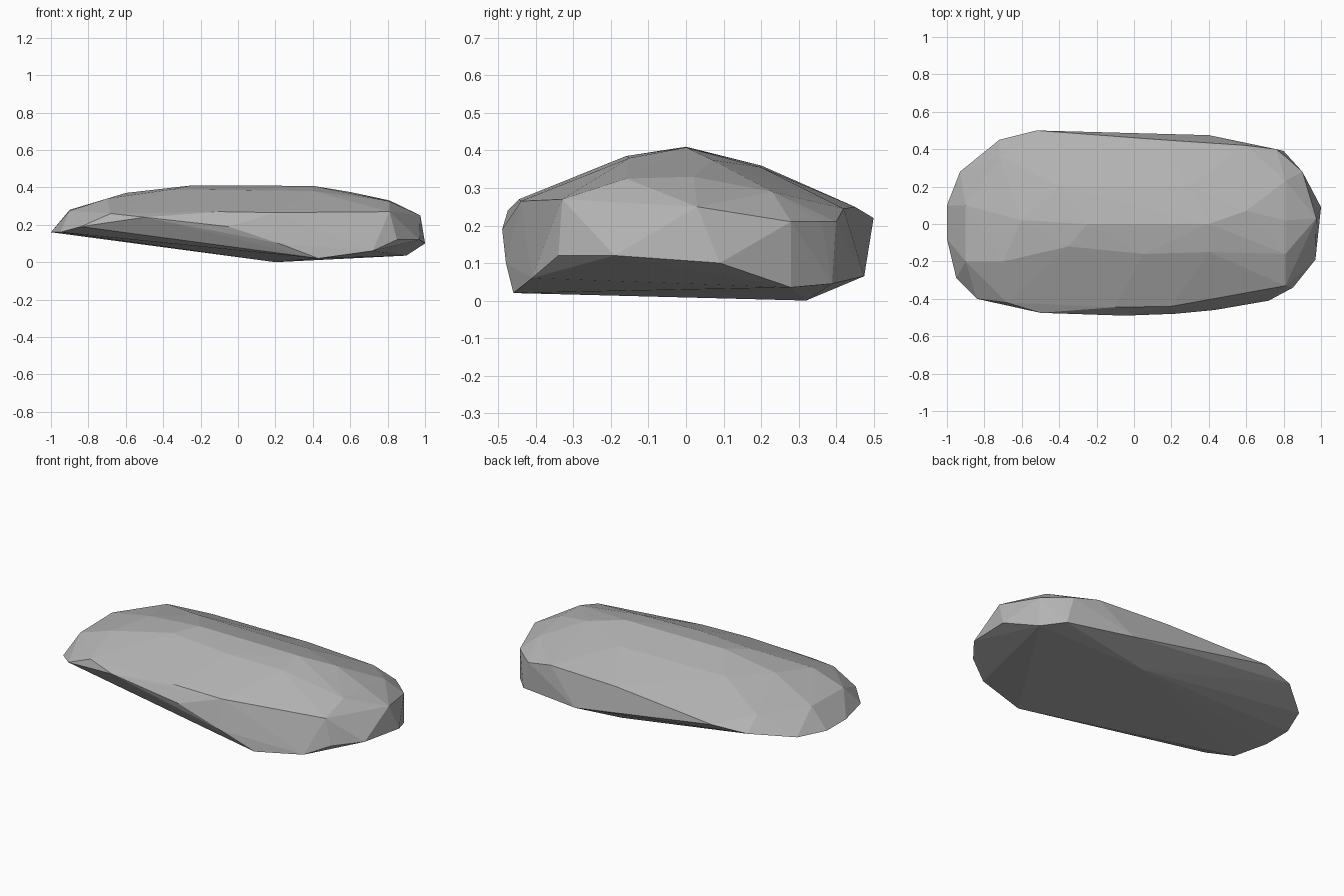
import bpy
import bmesh

# Remove the default object
default_cube = bpy.data.objects.get("Cube")
if default_cube:
    bpy.data.objects.remove(default_cube, do_unlink=True)


def make_material(name, color):
    material = bpy.data.materials.new(name)
    material.use_nodes = True
    material.diffuse_color = color
    shader = material.node_tree.nodes["Principled BSDF"]
    shader.inputs["Base Color"].default_value = color
    shader.inputs["Roughness"].default_value = 0.9
    return material


def build_faceted_stone(name, rings, material):
    """Wrap the chiselled contour rings in a convex, flat-faced shell."""
    bm = bmesh.new()
    for ring in rings:
        for corner in ring:
            bm.verts.new(corner)
    result = bmesh.ops.convex_hull(bm, input=bm.verts)
    leftovers = set(result["geom_interior"]) | set(result["geom_unused"])
    loose = [item for item in leftovers if isinstance(item, bmesh.types.BMVert)]
    bmesh.ops.delete(bm, geom=loose, context="VERTS")
    bmesh.ops.recalc_face_normals(bm, faces=bm.faces)
    for face in bm.faces:
        face.smooth = False
    mesh = bpy.data.meshes.new(name)
    bm.to_mesh(mesh)
    bm.free()
    mesh.materials.append(material)
    stone = bpy.data.objects.new(name, mesh)
    bpy.context.scene.collection.objects.link(stone)
    return stone


# Tilted underside: lowest point, then its rim
underside = [
    (.2, .32, 0), (.43, -.46, .02), (.72, -.41, .06), (.85, -.34, .12),
    (.97, -.19, .12), (1, .09, .1), (.9, .28, .035), (.8, .39, .045),
    (.4, .475, .065), (-.72, .45, .2), (-.93, .28, .17), (-1, .1, .16),
    (-1, -.08, .16), (-.95, -.29, .16), (-.84, -.4, .19),
]

# Widest contour along the long flanks
flanks = [
    (.22, -.48, .1), (-.05, -.49, .19), (-.5, -.475, .24),
    (-.52, .5, .22), (.76, .4, .21), (.81, .36, .21), (.9, .28, .21),
]

# Shoulder where the walls turn into the sloping top
shoulder = [
    (.81, -.33, .27), (.2, -.44, .265), (-.1, -.445, .27), (-.68, -.42, .26),
    (-.9, -.2, .275), (-.9, .1, .28), (-.72, .36, .28), (.15, .45, .25),
    (.6, .42, .245), (.81, .23, .29), (.975, .03, .25),
]

# Low rounded crest
crest = [
    (.81, -.16, .325), (.81, .02, .33), (.4, -.15, .38), (.05, -.16, .385),
    (-.35, -.12, .39), (-.7, -.2, .34), (-.6, .02, .37), (-.25, 0, .41),
    (.4, 0, .408), (.6, .07, .375), (-.4, .2, .36), (.3, .2, .355),
]

stone_grey = make_material("stone grey", (.45, .45, .45, 1))
build_faceted_stone("flat_stone", [underside, flanks, shoulder, crest], stone_grey)
